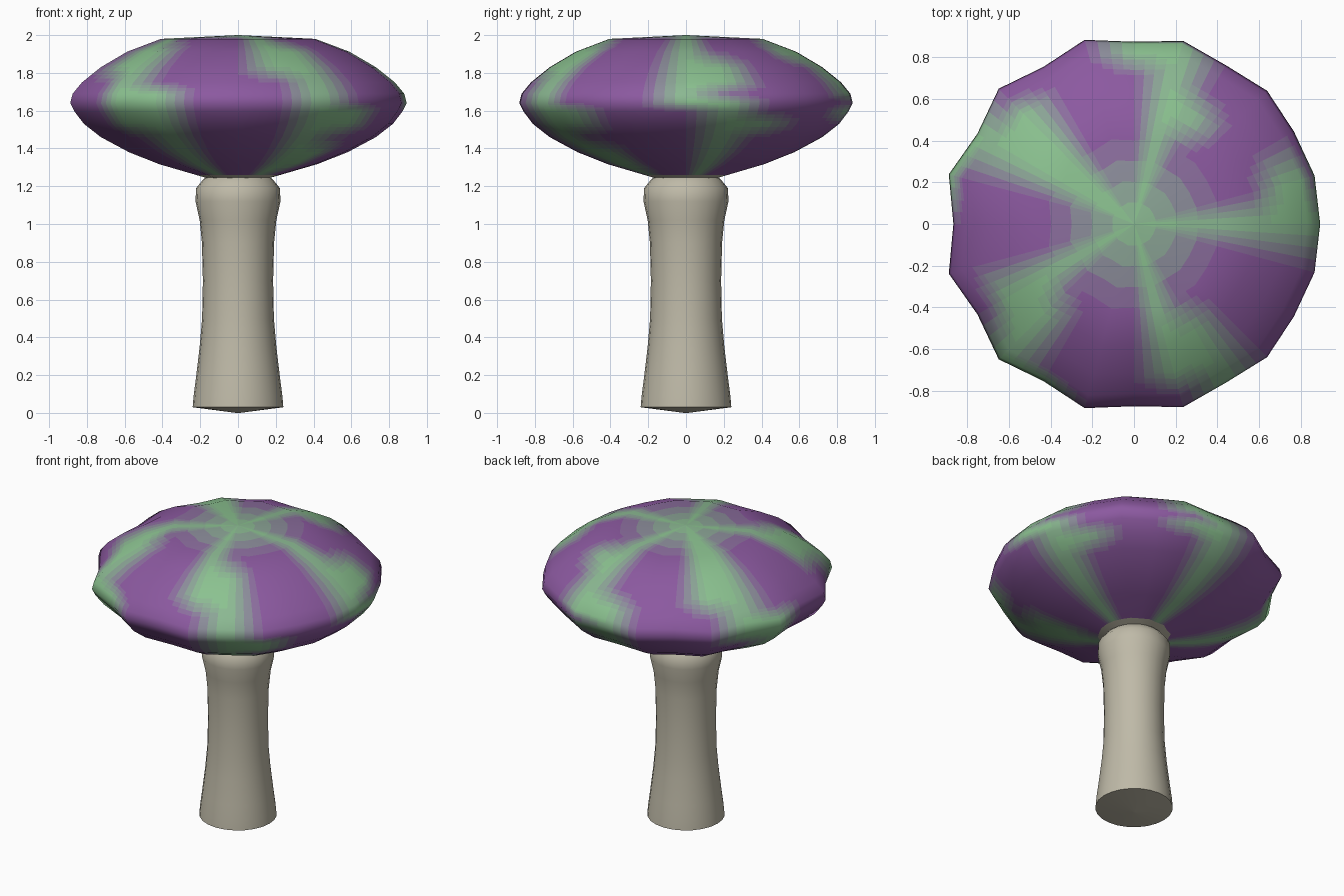
import bpy
from math import sin, cos, tau
from mathutils import Vector

if "Cube" in bpy.data.objects:
    bpy.data.objects.remove(bpy.data.objects["Cube"])

SEG = 24   # sides of the low-poly cap
SUB = 4    # flat subdivisions of each cap face, used for the colour fades
LEVELS = 8

PURPLE, GREEN, CREAM = (.26, .10, .35), (.26, .54, .28), (.52, .49, .39)


def material(name, rgb):
    m = bpy.data.materials.new(name)
    m.diffuse_color = (*rgb, 1)
    m.use_nodes = True
    m.node_tree.nodes["Principled BSDF"].inputs["Base Color"].default_value = m.diffuse_color
    return m


def add_object(name, verts, faces, mats):
    me = bpy.data.meshes.new(name)
    me.from_pydata(verts, [], faces)
    for m in mats:
        me.materials.append(m)
    me.shade_smooth()
    ob = bpy.data.objects.new(name, me)
    bpy.context.collection.objects.link(ob)
    return ob


def lathe_faces(rows, cols):
    quads = [(j * cols + i, (j + 1) * cols + i,
              (j + 1) * cols + (i + 1) % cols, j * cols + (i + 1) % cols)
             for j in range(rows - 1) for i in range(cols)]
    top = tuple(range(cols))
    bottom = tuple(reversed(range((rows - 1) * cols, rows * cols)))
    return quads, [top, bottom]


def lerp(a, b, t):
    return a * (1 - t) + b * t


# Cap profile from crown to gills (radius, height)
CAP = [(.003, 2.0), (.41, 1.98), (.59, 1.912), (.73, 1.83), (.83, 1.75),
       (.88, 1.69), (.893, 1.64), (.87, 1.595), (.82, 1.53), (.73, 1.46),
       (.58, 1.38), (.42, 1.317), (.155, 1.24)]

# Zigzag stripe centres, in cap segments, on each ring below the crown
STRIPES = [
    [0, 0, .5, .5, 0, .5, 1, 1.5, 1, 1, 1, 1],
    [5, 4.5, 5, 5.5, 5.5, 6, 5.5, 6, 6, 6, 6, 6],
    [9.5, 9.5, 9.5, 10, 10.5, 10.5, 10.5, 11, 11, 11, 11, 11],
    [14, 14.5, 14.5, 15, 15.5, 15.5, 15.5, 15.5, 16, 16, 16, 16],
    [19, 19.5, 19.5, 20, 20, 20, 20.5, 20.5, 20, 20.5, 20.5, 20],
]


def cap_point(j, i):
    # The rim is scalloped, most strongly towards -x
    r, z = CAP[max(0, min(j, len(CAP) - 1))]
    i %= SEG
    a = tau * i / SEG
    r *= 1 + .03 * sin(a / 2) * (1 if i % 2 else -1)
    return Vector((r * cos(a), r * sin(a), z))


def cap_normal(j, i):
    down = cap_point(j + 1, i) - cap_point(j - 1, i)
    around = cap_point(j, i + 1) - cap_point(j, i - 1)
    return down.cross(around).normalized()


def cap_green(j, i):
    if j == 0:
        return 1.0
    return float(any(abs((i - s[j - 1] + 12) % SEG - 12) < .6 for s in STRIPES))


def blend(func, row, col):
    """Interpolate a value of the coarse cap at a fine grid position."""
    j = min(int(row), len(CAP) - 2)
    i = int(col)
    u, v = row - j, col - i
    return lerp(lerp(func(j, i), func(j, i + 1), v),
                lerp(func(j + 1, i), func(j + 1, i + 1), v), u)


# Cap
rows, cols = (len(CAP) - 1) * SUB + 1, SEG * SUB
grid = [(j / SUB, i / SUB) for j in range(rows) for i in range(cols)]
quads, ends = lathe_faces(rows, cols)
mats = []
for k in range(LEVELS + 1):
    t = k / LEVELS
    mats.append(material(f"cap_blend_{k}",
                         [lerp(p, g, t) for p, g in zip(PURPLE, GREEN)]))
cream = material("cream", CREAM)
cap = add_object("cap", [blend(cap_point, *g) for g in grid],
                 quads + ends, mats + [cream])
for n, poly in enumerate(cap.data.polygons):
    if n >= len(quads):
        poly.material_index = LEVELS if n == len(quads) else LEVELS + 1
        continue
    j, i = divmod(n, cols)
    g = blend(cap_green, (j + .5) / SUB, (i + .5) / SUB)
    poly.material_index = LEVELS + 1 if j == rows - 2 else round(g * LEVELS)
cap.data.normals_split_custom_set_from_vertices(
    [blend(cap_normal, *g).normalized() for g in grid])

# Stem
STEM = [(.155, 1.26), (.185, 1.235), (.222, 1.19), (.225, 1.12), (.203, 1.02),
        (.191, .9), (.186, .7), (.19, .5), (.203, .35), (.222, .19),
        (.235, .09), (.24, .03), (.01, 0)]
SIDES = 24
stem_verts = [(r * cos(tau * i / SIDES), r * sin(tau * i / SIDES), z)
              for r, z in STEM for i in range(SIDES)]
quads, ends = lathe_faces(len(STEM), SIDES)
stem = add_object("stem", stem_verts, quads + ends, [cream])
bpy.context.view_layer.objects.active = stem
stem.select_set(True)
bpy.ops.object.shade_smooth_by_angle(angle=1.0)
